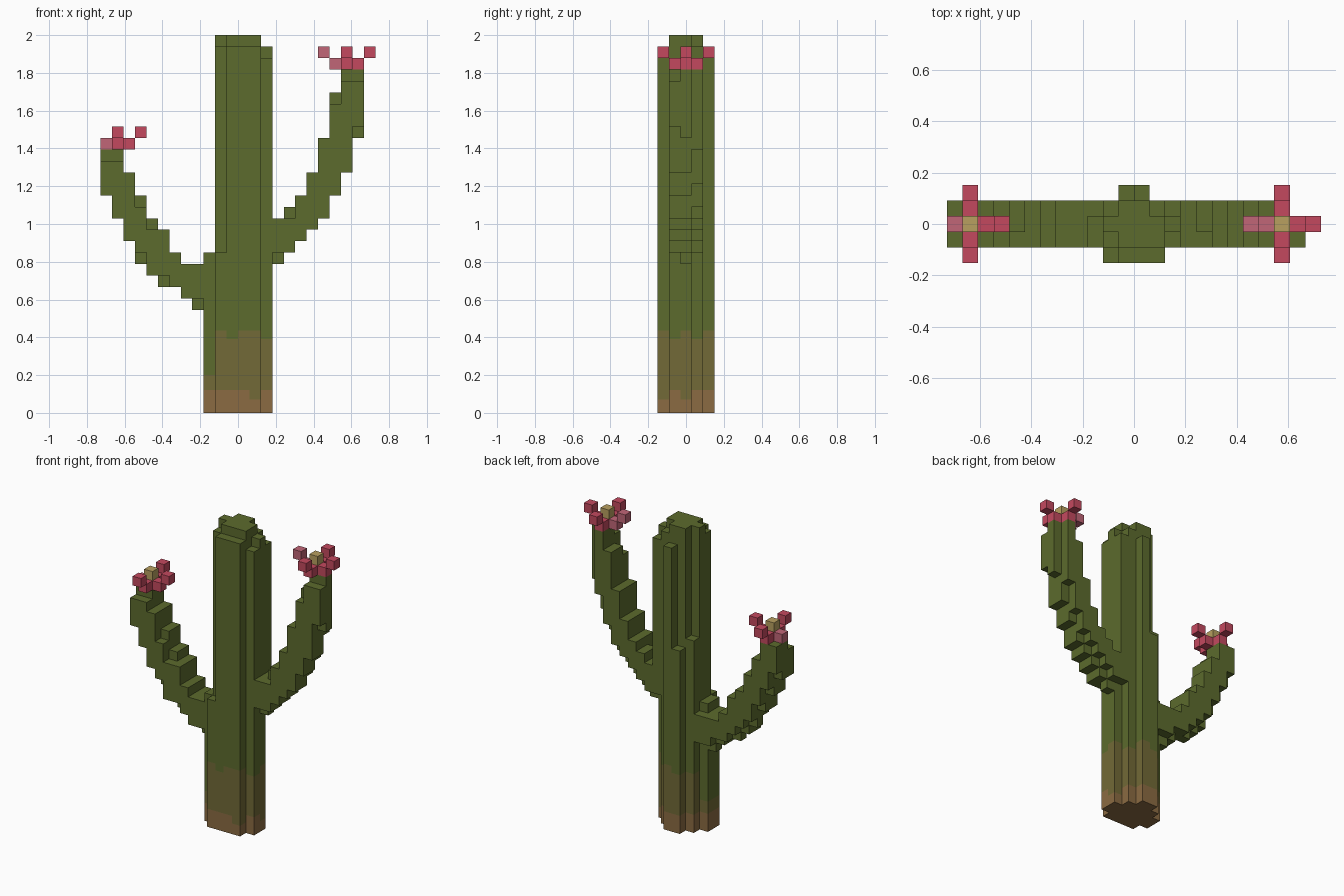
import bpy
import bmesh
from mathutils import Vector

cube = bpy.data.objects.get("Cube")
if cube:
    bpy.data.objects.remove(cube, do_unlink=True)

U = 2 / 33  # edge of one block


def material(name, hex_code):
    rgb = [int(hex_code[n:n + 2], 16) / 255 for n in (0, 2, 4)]
    col = [c / 12.92 if c <= 0.04045 else ((c + 0.055) / 1.055) ** 2.4 for c in rgb] + [1]
    mat = bpy.data.materials.new(name)
    mat.use_nodes = True
    mat.diffuse_color = col
    bsdf = mat.node_tree.nodes["Principled BSDF"]
    bsdf.inputs["Base Color"].default_value = col
    bsdf.inputs["Roughness"].default_value = 0.9
    return mat


GREEN = material("cactus green", "5C6B2D")
OLIVE = material("dry olive", "726A37")
BROWN = material("woody brown", "8B6B42")
PINK = material("petal pink", "C4495F")
ROSE = material("pale rose", "C16677")
YELLOW = material("pollen yellow", "B8A060")


def block_object(name, cells, mats, cuts=(), rule=None):
    """Joined blocks: only outer faces are made, then flat areas are merged."""
    cells = set(cells)
    bm = bmesh.new()
    for cell in cells:
        centre = Vector(((cell[0] - 11.5) * U, (cell[1] - 2) * U, (cell[2] + 0.5) * U))
        for axis in range(3):
            for sign in (-1, 1):
                near = list(cell)
                near[axis] += sign
                if tuple(near) in cells:
                    continue
                n, a, b = Vector(), Vector(), Vector()
                n[axis] = sign * U / 2
                a[(axis + 1) % 3] = U / 2
                b[(axis + 2) % 3] = U / 2 * sign
                bm.faces.new([bm.verts.new(centre + n + p)
                              for p in (-a - b, a - b, a + b, b - a)])
    bmesh.ops.remove_doubles(bm, verts=bm.verts, dist=U / 100)
    # Cut lines where the colour changes
    for z in cuts:
        bmesh.ops.bisect_plane(bm, geom=bm.verts[:] + bm.edges[:] + bm.faces[:],
                               plane_co=(0, 0, z), plane_no=(0, 0, 1))
    if rule:
        for f in bm.faces:
            f.normal_update()
            f.material_index = rule(f)
    bmesh.ops.dissolve_limit(bm, angle_limit=0.01, verts=bm.verts[:],
                             edges=bm.edges[:], delimit={'MATERIAL'})
    mesh = bpy.data.meshes.new(name)
    bm.to_mesh(mesh)
    bm.free()
    for m in mats:
        mesh.materials.append(m)
    obj = bpy.data.objects.new(name, mesh)
    bpy.context.collection.objects.link(obj)
    return obj


# Trunk: for each row from front to back, (first column, last column, bottom, top)
rows = [
    [(10, 10, 0, 14), (11, 13, 0, 32)],
    [(9, 9, 0, 14), (10, 10, 0, 32), (11, 13, 0, 33), (14, 14, 0, 31)],
    [(9, 9, 0, 14), (10, 13, 0, 33), (14, 14, 0, 32)],
    [(10, 10, 0, 21), (11, 12, 0, 33), (13, 13, 0, 32), (14, 14, 14, 31)],
    [(11, 11, 0, 20), (12, 12, 0, 31)],
]
trunk = [(i, j, k) for j, row in enumerate(rows) for i0, i1, k0, k1 in row
         for i in range(i0, i1 + 1) for k in range(k0, k1)]


def trunk_colour(face):
    # Uneven weathering at the foot: each column has its own limits
    p = face.calc_center_median() - face.normal * U / 2
    i, j = round(p.x / U + 11.5), round(p.y / U + 2)
    brown = 0.07 if (i, j) in ((13, 0), (14, 2)) else 0.12
    olive = 0.20 if i == 9 else (0.39 if j % 2 or i == 11 else 0.435)
    z = face.calc_center_median().z
    return 2 if z < brown else 1 if z < olive else 0


block_object("trunk", trunk, [GREEN, OLIVE, BROWN],
             (0.07, 0.12, 0.20, 0.39, 0.435), trunk_colour)


def arm(name, first, bottoms, tops, front_low, front_top, back_low, skip_back=()):
    """Stepped arm three blocks deep, with notches on its front and back rows."""
    cells = []
    for n, (lo, hi) in enumerate(zip(bottoms, tops)):
        i = first + n
        for j in (1, 2, 3):
            a, b = lo, hi
            if j == 1:
                a += i in front_low
                b -= i in front_top
            if j == 3:
                if i in skip_back:
                    continue
                a += back_low.get(i, 1)
            cells += [(i, j, k) for k in range(a, b)]
    block_object(name, cells, [GREEN])


arm("right_arm", 0, [19, 17, 15, 13, 12, 11, 11, 10, 9, 9],
    [23, 23, 21, 19, 17, 16, 14, 13, 13, 13],
    (3, 5, 8), (0, 1, 3, 4), {6: 0})
arm("left_arm", 15, [13, 14, 15, 16, 17, 19, 21, 24],
    [17, 18, 19, 21, 24, 28, 30, 30],
    (15, 22), (16, 20, 21, 22), {21: 2}, (22,))


def flower(name, i, k, pale, pink_side):
    """Four stepped petals around a raised centre; pale petals face -x."""
    pink = [(i, 2, k), (i, 1, k), (i, 3, k), (i, 0, k + 1), (i, 4, k + 1)] + pink_side
    block_object(name + "_petals", pink, [PINK])
    block_object(name + "_pale_petal", pale, [ROSE])
    block_object(name + "_centre", [(i, 2, k + 1)], [YELLOW])


for name, i, k, pale in (("left_flower", 21, 30, [(20, 2, 30), (19, 2, 31)]),
                         ("right_flower", 1, 23, [(0, 2, 23)])):
    flower(name, i, k, pale, [(i + 1, 2, k), (i + 2, 2, k + 1)])
